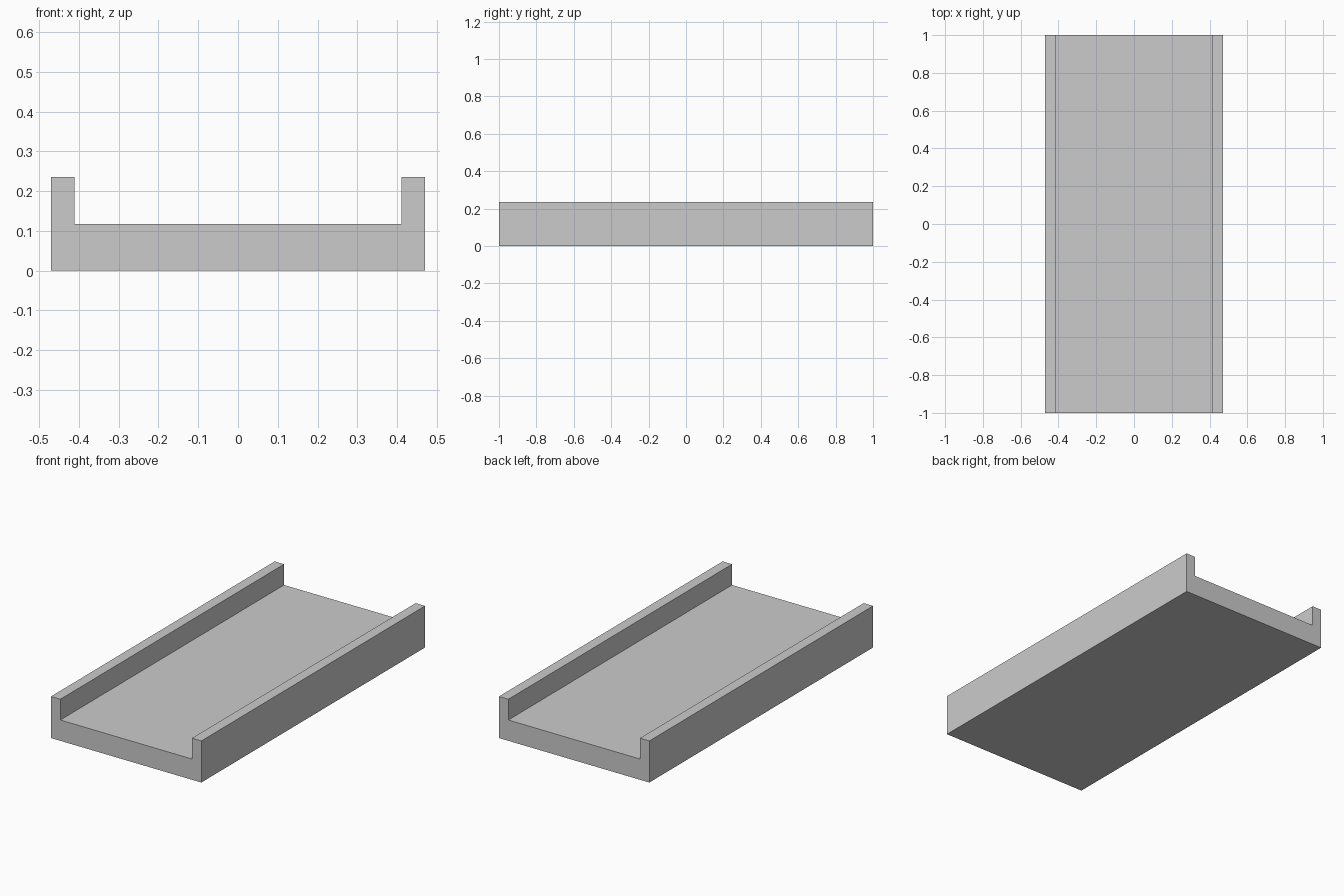
import bpy, bmesh

if "Cube" in bpy.data.objects:
    bpy.data.objects.remove(bpy.data.objects["Cube"])

U = 2 / 34            # module: the channel is 34 long, 16 wide, 4 high
LENGTH = 34 * U

# Right half of the U-shaped cross-section (x, z), mirrored for the left half
half = [(8, 0), (8, 4), (7, 4), (7, 2)]
profile = half + [(-x, z) for x, z in reversed(half)]

# Channel: fill the profile and extrude it along y
bm = bmesh.new()
face = bm.faces.new([bm.verts.new((x * U, -LENGTH / 2, z * U)) for x, z in profile])
ext = bmesh.ops.extrude_face_region(bm, geom=[face])
top = [g for g in ext["geom"] if isinstance(g, bmesh.types.BMVert)]
bmesh.ops.translate(bm, verts=top, vec=(0, LENGTH, 0))
bmesh.ops.recalc_face_normals(bm, faces=bm.faces)

mesh = bpy.data.meshes.new("channel_tray")
bm.to_mesh(mesh)
bm.free()
bpy.context.collection.objects.link(bpy.data.objects.new("channel_tray", mesh))
